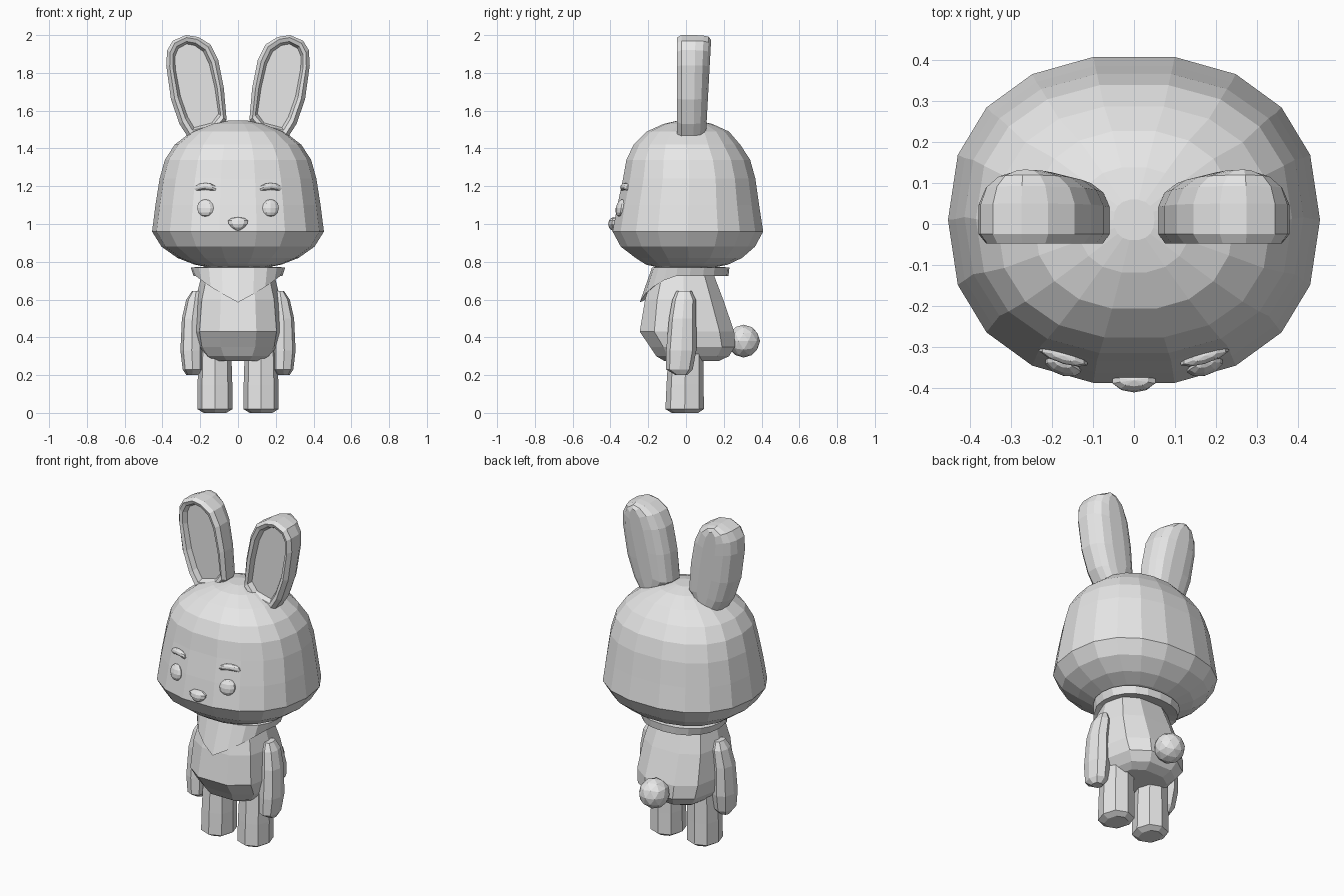
import bpy
import bmesh
from math import sin, cos, pi, copysign

if "Cube" in bpy.data.objects:
    bpy.data.objects.remove(bpy.data.objects["Cube"])

# Plain grey material
grey = bpy.data.materials.new("light_grey")
grey.use_nodes = True
grey.diffuse_color = (0.8, 0.8, 0.8, 1)
grey.node_tree.nodes["Principled BSDF"].inputs["Base Color"].default_value = (0.8, 0.8, 0.8, 1)


def finish(name, bm):
    bmesh.ops.recalc_face_normals(bm, faces=bm.faces)
    mesh = bpy.data.meshes.new(name)
    bm.to_mesh(mesh)
    bm.free()
    mesh.materials.append(grey)
    obj = bpy.data.objects.new(name, mesh)
    bpy.context.collection.objects.link(obj)
    return obj


def skin(name, rows, closed=False):
    """Bridge rings of points; cap the ends, or join the last ring to the first."""
    bm = bmesh.new()
    rings = [[bm.verts.new(p) for p in row] for row in rows]
    n = len(rings[0])
    pairs = list(zip(rings, rings[1:]))
    if closed:
        pairs.append((rings[-1], rings[0]))
    else:
        bm.faces.new(rings[0])
        bm.faces.new(rings[-1])
    for a, b in pairs:
        for i in range(n):
            j = (i + 1) % n
            bm.faces.new((a[i], a[j], b[j], b[i]))
    return finish(name, bm)


def rounded_ring(sides, power):
    """Unit ring, squarer than a circle when power is above 2."""
    def swell(t):
        return copysign(abs(t) ** (2 / power), t) if abs(t) > 1e-6 else 0.0
    angles = [2 * pi * i / sides for i in range(sides)]
    return [(swell(cos(a)), swell(sin(a))) for a in angles]


def loft(name, sections, sides, mirror=1, power=2.3):
    """Stack rounded sections given as (z, cx, cy, rx, ry)."""
    return skin(name, [[(mirror * (cx + rx * c), cy + ry * s, z)
                        for c, s in rounded_ring(sides, power)]
                       for z, cx, cy, rx, ry in sections])


def blob(name, centre, size, bend, segments=10, rings=6):
    """Scaled low-poly ball whose unit points pass through a bending rule."""
    bm = bmesh.new()
    bmesh.ops.create_uvsphere(bm, u_segments=segments, v_segments=rings, radius=1)
    for v in bm.verts:
        v.co = [c + s * k for c, s, k in zip(centre, size, bend(*v.co))]
    return finish(name, bm)


# Head: wide cheeks, domed crown
loft("head", [
    (0.77, 0, 0, 0.15, 0.15), (0.785, 0, 0.005, 0.23, 0.22),
    (0.82, 0, 0.015, 0.32, 0.285), (0.88, 0, 0.01, 0.405, 0.36),
    (0.96, 0, 0.01, 0.455, 0.404), (1.1, 0, 0.012, 0.437, 0.38),
    (1.24, 0, 0.017, 0.415, 0.355), (1.34, 0, 0.012, 0.387, 0.332),
    (1.42, 0, 0.005, 0.335, 0.286), (1.49, 0, 0.01, 0.245, 0.22),
    (1.53, 0, 0.01, 0.14, 0.13), (1.548, 0, 0.01, 0.05, 0.05)], 18)

# Torso
loft("body", [
    (0.275, 0, 0.03, 0.15, 0.15), (0.30, 0, 0.035, 0.185, 0.2),
    (0.35, 0, 0.035, 0.225, 0.234), (0.43, 0, 0.005, 0.24, 0.26),
    (0.60, 0, -0.01, 0.225, 0.215), (0.74, 0, -0.015, 0.19, 0.165),
    (0.80, 0, -0.01, 0.15, 0.14)], 10, power=2.6)

# Neckerchief: a band whose lower edge dips to a point in front
scarf_rows = [[], [], [], []]
for c, s in rounded_ring(20, 2.2):
    dip = max(0, 1 - abs(c) / 0.92) ** 0.8 if s < 0 else 0
    low = 0.725 - 0.14 * dip
    scarf_rows[0].append((0.16 * c, 0.13 * s, 0.775))
    scarf_rows[1].append((0.25 * c, 0.025 + 0.205 * s, 0.77))
    scarf_rows[2].append((0.235 * c, 0.02 + 0.205 * s - 0.06 * dip, low))
    scarf_rows[3].append((0.17 * c, 0.14 * s - 0.06 * dip, low + 0.02))
skin("neckerchief", scarf_rows, closed=True)

# Ear outline (x, z) and its layers from the hollow to the back (y, x scale, z scale)
ear_outline = [(0.06, 1.55), (0.075, 1.72), (0.105, 1.87), (0.145, 1.95), (0.21, 1.99),
               (0.275, 2.0), (0.345, 1.97), (0.375, 1.92), (0.38, 1.84), (0.355, 1.66),
               (0.31, 1.53), (0.265, 1.46), (0.12, 1.49)]
ear_layers = [(-0.012, 0.66, 0.82), (-0.04, 0.75, 0.87), (-0.048, 0.87, 0.95),
              (-0.025, 1, 1), (0.05, 1, 1), (0.093, 0.88, 0.99), (0.12, 0.64, 0.965),
              (0.133, 0.3, 0.9)]


def ear_point(x, y, z, sx, sz):
    mid = 0.22 + 0.18 * (z - 1.74)     # the ear leans outward
    depth = y * (0.8 + 0.37 * (z - 1.46)) if y > 0 else y     # thinner at the root
    return mid + (x - mid) * sx, depth, 1.74 + (z - 1.74) * sz


for side, m in (("left", 1), ("right", -1)):
    rows = []
    for y, sx, sz in ear_layers:
        ring = [ear_point(x, y, z, sx, sz) for x, z in ear_outline]
        rows.append([(m * px, py, pz) for px, py, pz in ring])
    skin(side + "_ear", rows)

    loft(side + "_arm", [
        (0.20, 0.243, -0.025, 0.03, 0.03), (0.23, 0.24, -0.035, 0.053, 0.07),
        (0.33, 0.245, -0.025, 0.06, 0.08), (0.5, 0.242, -0.018, 0.055, 0.072),
        (0.6, 0.228, -0.01, 0.046, 0.062), (0.645, 0.222, -0.01, 0.022, 0.04)], 8, m)

    loft(side + "_leg", [
        (0.0, 0.122, -0.005, 0.06, 0.07), (0.02, 0.122, -0.007, 0.093, 0.102),
        (0.15, 0.122, -0.005, 0.092, 0.098), (0.34, 0.122, 0, 0.086, 0.092)], 8, m)

    # Eye follows the slope of the face
    blob(side + "_eye", (m * 0.173, -0.345, 1.085), (0.046, 0.026, 0.046),
         lambda x, y, z: (x, y + 0.4 * m * x + 0.3 * z, z))

    # Arched eyebrow with full ends
    blob(side + "_eyebrow", (m * 0.173, -0.322, 1.199), (0.062, 0.02, 0.018),
         lambda x, y, z: (x, y + 0.9 * m * x, z * (1 + 0.6 * x * x) - 0.8 * x * x))

# Nose: narrower towards the bottom
blob("nose", (0, -0.382, 1.0), (0.052, 0.03, 0.036),
     lambda x, y, z: (x * (1 + 0.45 * z), y, z))

# Round tail
tail = bmesh.new()
bmesh.ops.create_icosphere(tail, subdivisions=2, radius=0.087)
bmesh.ops.translate(tail, verts=tail.verts, vec=(0, 0.305, 0.38))
finish("tail", tail)
